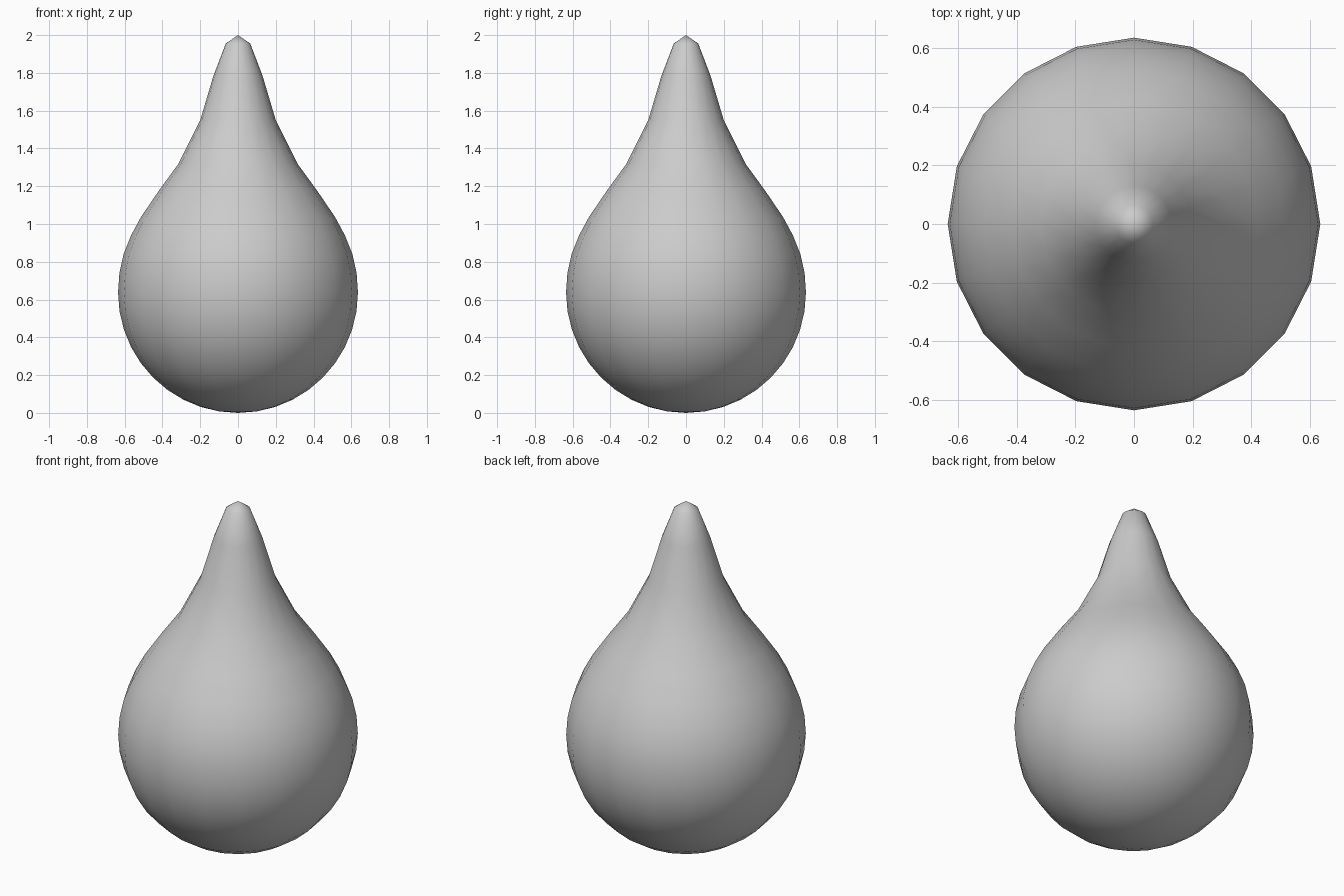
import bpy, bmesh, math

if "Cube" in bpy.data.objects:
    bpy.data.objects.remove(bpy.data.objects["Cube"])

SIDES = 20
R = 0.635

# Profile: round lower bowl, then the tapering neck and tip
bowl = [(R * math.sin(math.radians(9 * k)), 0.637 * (1 - math.cos(math.radians(9 * k)))) for k in range(1, 11)]
neck = [(0.628, 0.74), (0.606, 0.84), (0.566, 0.94), (0.515, 1.035),
        (0.42, 1.175), (0.318, 1.315), (0.2, 1.55), (0.13, 1.785), (0.065, 1.955)]

bm = bmesh.new()
rings = []
for r, z in bowl + neck:
    rings.append([bm.verts.new((r * math.cos(2 * math.pi * i / SIDES),
                                r * math.sin(2 * math.pi * i / SIDES), z))
                  for i in range(SIDES)])
bottom = bm.verts.new((0, 0, 0))
tip = bm.verts.new((0, 0, 2))

# Skin the rings and close both poles
for i in range(SIDES):
    j = (i + 1) % SIDES
    bm.faces.new((bottom, rings[0][j], rings[0][i]))
    bm.faces.new((tip, rings[-1][i], rings[-1][j]))
    for a, b in zip(rings, rings[1:]):
        bm.faces.new((a[i], a[j], b[j], b[i]))
for f in bm.faces:
    f.smooth = True

mesh = bpy.data.meshes.new("droplet")
bm.to_mesh(mesh)
bm.free()
droplet = bpy.data.objects.new("droplet", mesh)
bpy.context.collection.objects.link(droplet)
